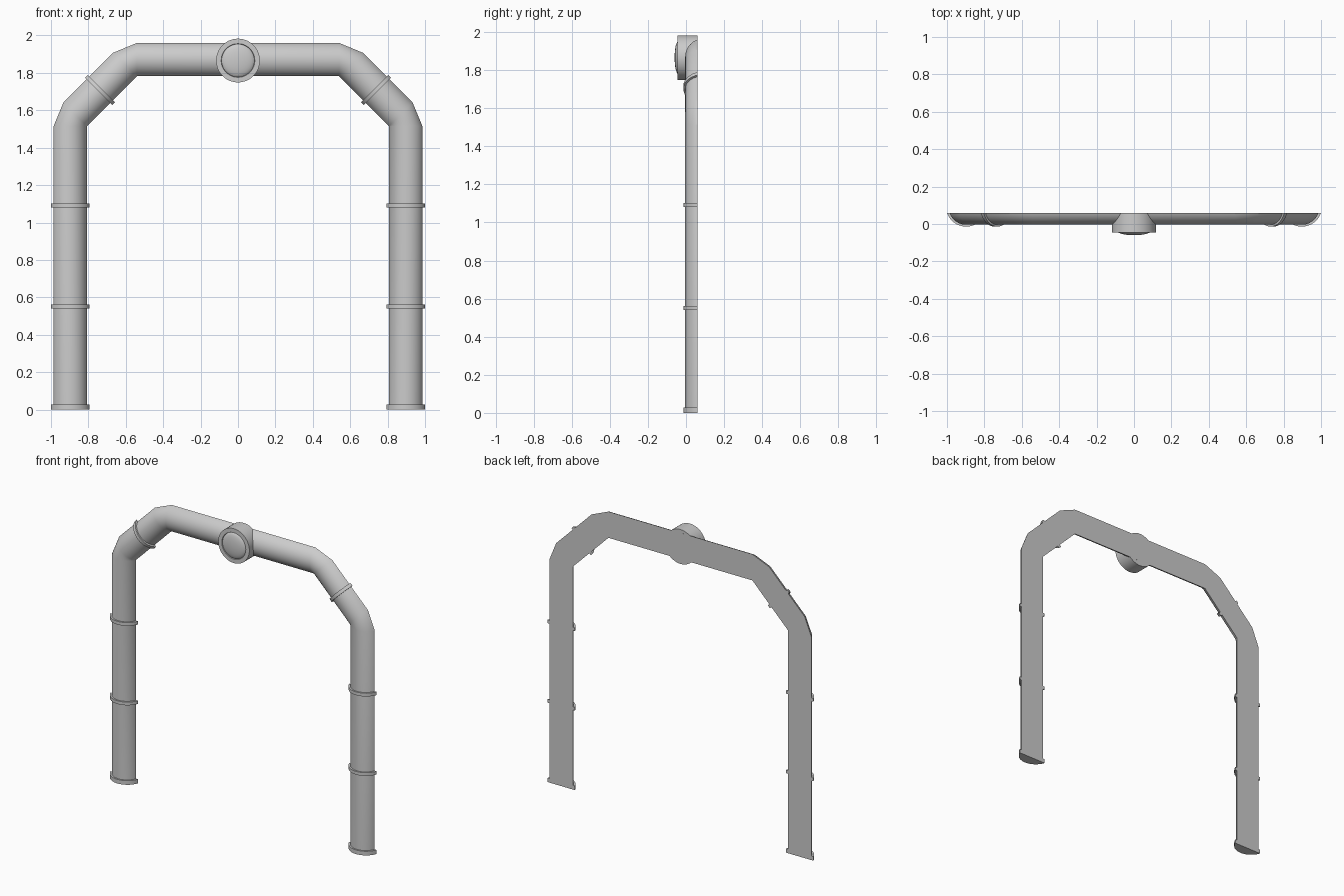
import bpy, bmesh, math
from mathutils import Vector

if "Cube" in bpy.data.objects:
    bpy.data.objects.remove(bpy.data.objects["Cube"])

BACK = 0.06      # flat rear plane
STEPS = 20       # facets around the half-round section


def finish(bm, name):
    bmesh.ops.recalc_face_normals(bm, faces=bm.faces)
    me = bpy.data.meshes.new(name)
    bm.to_mesh(me)
    bm.free()
    ob = bpy.data.objects.new(name, me)
    bpy.context.collection.objects.link(ob)
    bpy.ops.object.select_all(action='DESELECT')
    ob.select_set(True)
    bpy.context.view_layer.objects.active = ob
    bpy.ops.object.shade_smooth_by_angle(angle=math.radians(20))
    return ob


def section(outer, inner, depth):
    """Flat-backed circular segment spanning outer to inner (x, z) points."""
    o, i = Vector(outer), Vector(inner)
    mid, half = (o + i) / 2, (o - i) / 2
    w = half.length
    # constant section is kept: radius from half width and depth
    r = (w * w + depth * depth) / (2 * depth)
    a = math.asin(min(1, w / r))
    pts = []
    for k in range(STEPS + 1):
        t = a - 2 * a * k / STEPS
        p = mid + half * (r * math.sin(t) / w)
        pts.append((p.x, BACK - depth + r - r * math.cos(t), p.y))
    return pts


def sweep(name, pairs, depth):
    bm = bmesh.new()
    rings = [[bm.verts.new(p) for p in section(o, i, depth)] for o, i in pairs]
    n = STEPS + 1
    for a, b in zip(rings, rings[1:]):
        for k in range(n):
            m = (k + 1) % n
            bm.faces.new((a[k], a[m], b[m], b[k]))
    bm.faces.new(rings[0])
    bm.faces.new(rings[-1])
    # merge the inner corner pivots of the bends
    bmesh.ops.remove_doubles(bm, verts=bm.verts, dist=1e-5)
    return finish(bm, name)


# arch pipe: bends pivot about their inner corners
W = 0.178
d = W * math.sqrt(0.5)
p1, p2 = (0.808, 1.515), (0.541, 1.782)
half = [
    ((p1[0] + W, 0.002), (p1[0], 0.002)),
    ((p1[0] + W, p1[1]), p1),
    ((p1[0] + d, p1[1] + d), p1),
    ((p2[0] + d, p2[1] + d), p2),
    ((p2[0], p2[1] + W), p2),
]
flip = [((-o[0], o[1]), (-i[0], i[1])) for o, i in reversed(half)]
sweep("arch_pipe", half + flip, 0.064)


# collars around the pipe
def collar(name, centre, across, along, thick):
    c, u, v = Vector(centre), Vector(across), Vector(along)
    pairs = [(c + u * 0.103 + v * s * thick / 2, c - u * 0.103 + v * s * thick / 2)
             for s in (-1, 1)]
    sweep(name, pairs, 0.074)


q = math.sqrt(0.5)
for side, s in (("right", 1), ("left", -1)):
    for label, z, t in (("foot", 0.014, 0.028), ("lower", 0.551, 0.022), ("upper", 1.091, 0.022)):
        collar(f"{label}_collar_{side}", (s * 0.897, z), (s, 0), (0, 1), t)
    collar(f"bend_collar_{side}", (s * 0.738, 1.709), (s * q, q), (-s * q, q), 0.022)

# round lamp housing with domed lens, lathed about the y axis
profile = [(0, 0.0595), (0.117, 0.0595), (0.117, -0.045), (0.09, -0.045), (0.088, -0.039)]
profile += [(0.088 * math.cos(t), -0.039 - 0.021 * math.sin(t))
            for t in (math.pi / 2 * k / 8 for k in range(1, 8))]
profile.append((0, -0.06))
bm = bmesh.new()
vs = [bm.verts.new((r, y, 1.866)) for r, y in profile]
es = [bm.edges.new(e) for e in zip(vs, vs[1:])]
bmesh.ops.spin(bm, geom=vs + es, cent=(0, 0, 1.866), axis=(0, 1, 0),
               angle=2 * math.pi, steps=48, use_merge=False)
bmesh.ops.remove_doubles(bm, verts=bm.verts, dist=1e-5)
finish(bm, "round_lamp")
